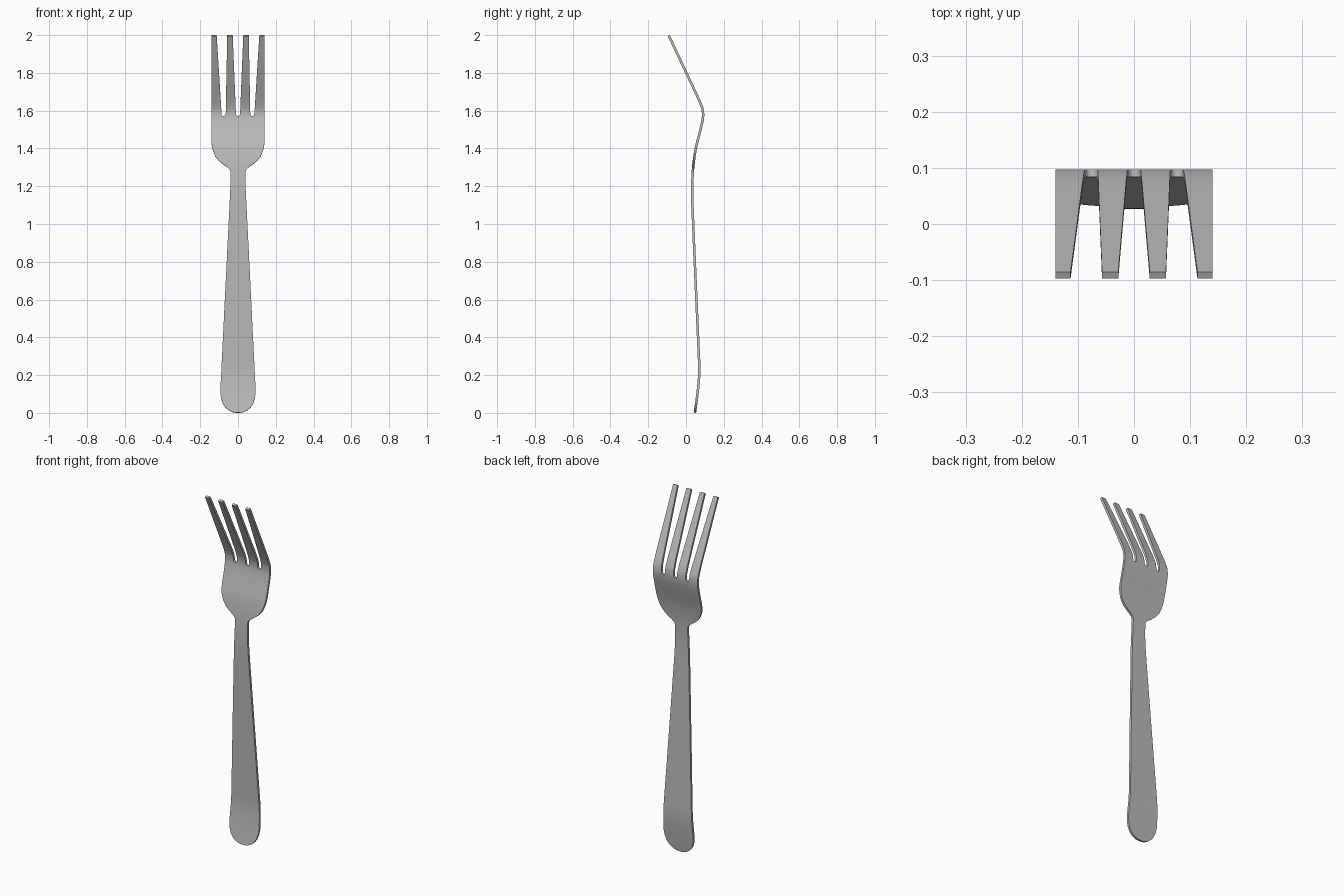
import bpy, bmesh, math

if "Cube" in bpy.data.objects:
    bpy.data.objects.remove(bpy.data.objects["Cube"], do_unlink=True)

THICK = 0.013
SLOT_END, SLOT_ARC, TIP = 1.571, 1.583, 1.997   # slot bottom, end of its round, tine tip
SLOT_R = 0.011

# Side profile (z, y) and half-width outline (z, x)
SIDE = [(0, .047), (.08, .058), (.16, .067), (.22, .0705), (.28, .069), (.6, .055),
        (1.0, .038), (1.1, .034), (1.2, .033), (1.3, .038), (1.4, .052), (1.5, .077),
        (1.55, .088), (1.58, .0905), (1.61, .087), (1.65, .072), (1.7, .049), (TIP, -.091)]
OUTLINE = [(0.001, .008), (.004, .028), (.013, .048), (.028, .066), (.048, .080),
           (.075, .089), (.105, .093), (.15, .092), (1.2, .040), (1.272, .039),
           (1.282, .041), (1.292, .047), (1.302, .058), (1.315, .078), (1.335, .102),
           (1.36, .121), (1.39, .133), (1.42, .139), (1.45, .140), (TIP, .140)]


def linear(points, z):
    for (z0, v0), (z1, v1) in zip(points, points[1:]):
        if z <= z1:
            return v0 + (v1 - v0) * (z - z0) / (z1 - z0)
    return points[-1][1]


def smooth(points, z):
    """Cubic interpolation with slopes taken from the neighbouring points."""
    def slope(i):
        a, b = points[max(i - 1, 0)], points[min(i + 1, len(points) - 1)]
        return (b[1] - a[1]) / (b[0] - a[0])
    for i in range(len(points) - 1):
        (z0, v0), (z1, v1) = points[i], points[i + 1]
        if z <= z1:
            h = z1 - z0
            t = (z - z0) / h
            return ((2*t**3 - 3*t**2 + 1) * v0 + (t**3 - 2*t**2 + t) * h * slope(i)
                    + (3*t**2 - 2*t**3) * v1 + (t**3 - t**2) * h * slope(i + 1))
    return points[-1][1]


def strip_edges(z):
    """Left and right x of the four strips that become the tines."""
    w = linear(OUTLINE, z)
    if z <= SLOT_END:
        a = b = .076 * w / .14
        c = 0
    elif z < SLOT_ARC:
        r = SLOT_R * math.sqrt(1 - ((SLOT_ARC - z) / (SLOT_ARC - SLOT_END)) ** 2)
        a, b, c = .076 + r, .076 - r, r
    else:
        t = (z - SLOT_ARC) / (TIP - SLOT_ARC)
        a, b, c = .087 + .026 * t, .065 - .008 * t, .011 + .017 * t
    return [(-w, -a), (-b, -c), (c, b), (a, w)]


# Heights of the cross rows: outline points, bends, and the slot rounds
levels = {p[0] for p in OUTLINE} | {p[0] for p in SIDE if p[0] > 0}
levels |= {.12, .19, .25, .34, .45, .8, 1.15, 1.25}
levels |= {round(1.46 + .02 * i, 3) for i in range(13)}
levels |= {SLOT_END, 1.572, 1.574, 1.577, SLOT_ARC}
levels = sorted(levels)

# Bent sheet made of four strips, joined wherever the slots are closed
bm = bmesh.new()
previous = None
for z in levels:
    y = smooth(SIDE, z)
    row = [[bm.verts.new((x, y, z)) for x in pair] for pair in strip_edges(z)]
    if previous:
        for (a, b), (c, d) in zip(previous, row):
            bm.faces.new((a, b, d, c))
    previous = row
bmesh.ops.remove_doubles(bm, verts=bm.verts, dist=0.0003)
mesh = bpy.data.meshes.new("fork")
bm.to_mesh(mesh)
bm.free()
fork = bpy.data.objects.new("fork", mesh)
bpy.context.collection.objects.link(fork)

# Metal
steel = bpy.data.materials.new("steel grey")
steel.use_nodes = True
colour = (0.5, 0.5, 0.5, 1)
steel.diffuse_color = colour
steel.node_tree.nodes["Principled BSDF"].inputs["Base Color"].default_value = colour
mesh.materials.append(steel)

# Thickness, then smooth faces with sharp rims
for o in bpy.context.selected_objects:
    o.select_set(False)
fork.select_set(True)
bpy.context.view_layer.objects.active = fork
solid = fork.modifiers.new("thickness", 'SOLIDIFY')
solid.thickness = THICK
solid.offset = 0
bpy.ops.object.modifier_apply(modifier=solid.name)
bpy.ops.object.shade_smooth_by_angle(angle=math.radians(35))
